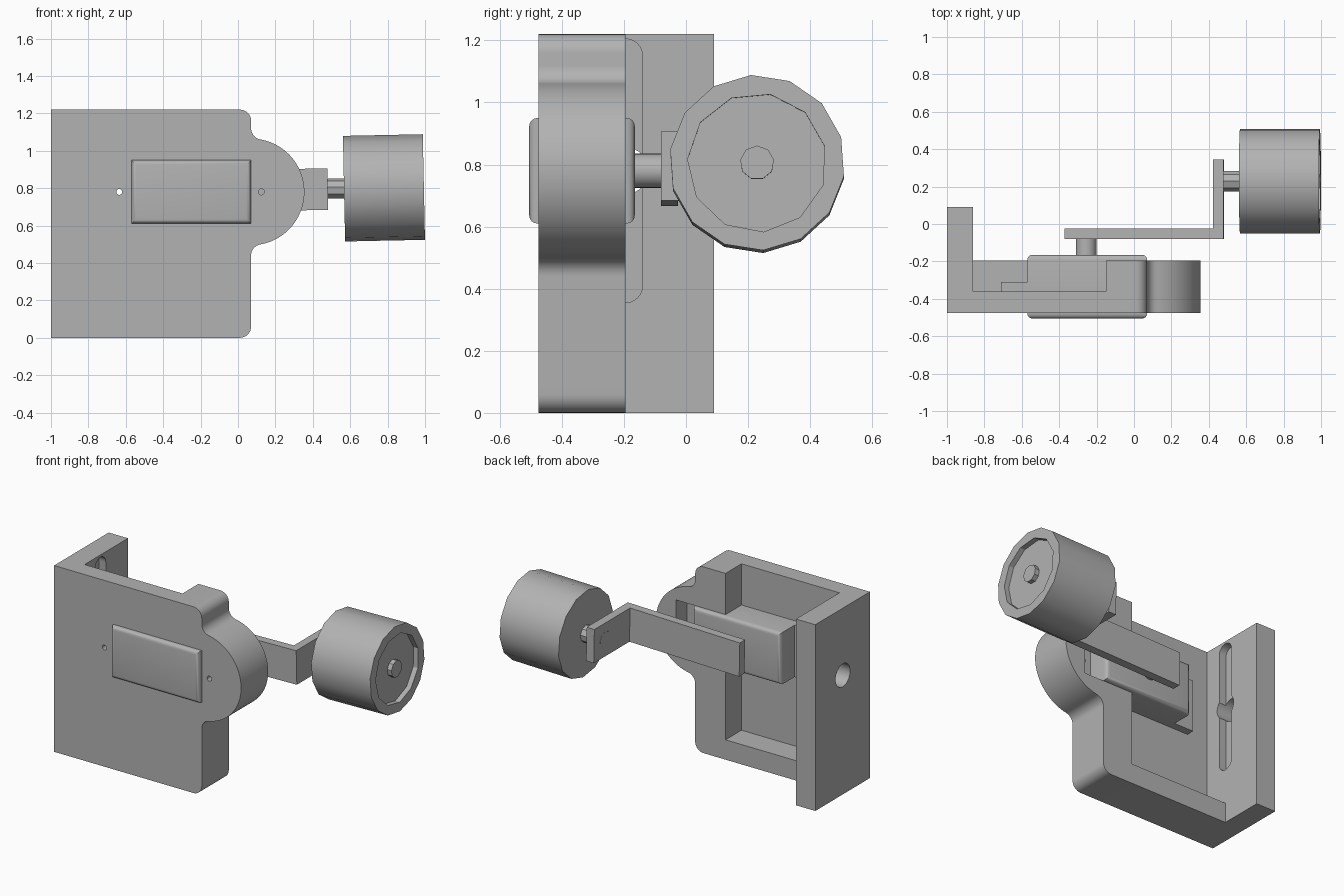
import bpy, bmesh
from math import sin, cos, pi, radians, atan2, sqrt
from mathutils import Matrix, Vector

cube = bpy.data.objects.get("Cube")
if cube:
    bpy.data.objects.remove(cube, do_unlink=True)

grey = bpy.data.materials.new("plain grey")
grey.use_nodes = True
COLOUR = (0.45, 0.45, 0.45, 1)
grey.diffuse_color = COLOUR
grey.node_tree.nodes["Principled BSDF"].inputs["Base Color"].default_value = COLOUR


def prism(name, pts, axis, a, b):
    """Extrude a 2D outline along x (points are y, z) or y (points are x, z)."""
    place = (lambda p, t: (t, p[0], p[1])) if axis == "x" else (lambda p, t: (p[0], t, p[1]))
    bm = bmesh.new()
    face = bm.faces.new([bm.verts.new(place(p, a)) for p in pts])
    new = bmesh.ops.extrude_face_region(bm, geom=[face])["geom"]
    shift = Vector(place((0, 0), b - a))
    bmesh.ops.translate(bm, vec=shift, verts=[g for g in new if isinstance(g, bmesh.types.BMVert)])
    bmesh.ops.recalc_face_normals(bm, faces=bm.faces)
    mesh = bpy.data.meshes.new(name)
    bm.to_mesh(mesh)
    bm.free()
    mesh.materials.append(grey)
    ob = bpy.data.objects.new(name, mesh)
    bpy.context.collection.objects.link(ob)
    return ob


def arc(cx, cz, r, start, end, n):
    return [(cx + r * cos(start + (end - start) * i / n),
             cz + r * sin(start + (end - start) * i / n)) for i in range(n + 1)]


def circle(cx, cz, r, n, phase=0):
    return arc(cx, cz, r, phase, phase + 2 * pi, n)[:-1]


def box(name, x, y, z):
    return prism(name, [(x[0], z[0]), (x[1], z[0]), (x[1], z[1]), (x[0], z[1])], "y", *y)


def activate(ob):
    bpy.ops.object.select_all(action="DESELECT")
    ob.select_set(True)
    bpy.context.view_layer.objects.active = ob


def cut(ob, *cutters):
    activate(ob)
    for c in cutters:
        mod = ob.modifiers.new("cut", "BOOLEAN")
        mod.operation, mod.solver, mod.object = "DIFFERENCE", "EXACT", c
        bpy.ops.object.modifier_apply(modifier=mod.name)
        bpy.data.objects.remove(c, do_unlink=True)


def smooth(ob):
    activate(ob)
    bpy.ops.object.shade_smooth_by_angle(angle=radians(30))


MID, TOP, FRONT, BACK, FLOOR = 0.78, 1.22, -0.475, -0.195, -0.36
SERVO_X, SERVO_Z = (-0.57, 0.07), (0.61, 0.95)

# Mount: plate outline with a round lobe blended into the right edge
edge, lobe, r = 0.07, 0.285, 0.06
rise = sqrt((lobe + r) ** 2 - r ** 2)
blend = atan2(rise, r)
outline = [(-1, TOP), (-1, 0)]
outline += arc(edge - r, r, r, -pi / 2, 0, 8)
outline += arc(edge + r, MID - rise, r, pi, pi - blend, 8)
outline += arc(edge, MID, lobe, -blend, blend, 40)[1:-1]
outline += arc(edge + r, MID + rise, r, pi + blend, pi, 8)
outline += arc(edge - r, TOP - r, r, 0, pi / 2, 8)
mount = prism("mount", outline, "y", FRONT, BACK)

# Side wall joined to the mount
wall = box("wall", (-1, -0.86), (FRONT, 0.09), (0, TOP))
activate(mount)
join = mount.modifiers.new("join", "BOOLEAN")
join.operation, join.solver, join.object = "UNION", "EXACT", wall
bpy.ops.object.modifier_apply(modifier=join.name)
bpy.data.objects.remove(wall, do_unlink=True)


def screw_hole(x):
    return prism("screw_cutter", circle(x, MID, 0.016, 16), "y", -0.6, -0.25)


# Pocket, servo recess, wall slot and holes
slot = arc(BACK, 1.15, 0.055, 0, pi, 12) + arc(BACK, 0.41, 0.055, pi, 2 * pi, 12)
cut(mount,
    box("pocket_cutter", (-0.86, -0.15), (FLOOR, 0.2), (0.13, 1.4)),
    box("recess_cutter", (-0.3, 0.21), (FLOOR, 0.2), SERVO_Z),
    box("opening_cutter", SERVO_X, (-0.6, 0), SERVO_Z),
    prism("slot_cutter", slot, "x", -0.91, -0.8),
    prism("hole_cutter", circle(BACK, MID, 0.075, 32), "x", -1.1, -0.8),
    screw_hole(-0.635), screw_hole(0.125))
smooth(mount)

# Servo body with rounded front and back rims
servo = box("servo_body", SERVO_X, (-0.505, -0.165), SERVO_Z)
bm = bmesh.new()
bm.from_mesh(servo.data)
rims = [e for e in bm.edges if abs(e.verts[0].co.y - e.verts[1].co.y) < 0.01]
bmesh.ops.bevel(bm, geom=rims, offset=0.026, segments=4, profile=0.5, affect="EDGES")
bm.to_mesh(servo.data)
bm.free()
smooth(servo)

# Servo mounting ears
for name, x, hole in (("ear_right", (-0.71, -0.57), -0.635), ("ear_left", (0.07, 0.21), 0.125)):
    ear = box(name, x, (FLOOR, -0.31), SERVO_Z)
    cut(ear, screw_hole(hole))

# Output shaft and bent arm
PIVOT = Vector((-0.255, 0, MID))
shaft = prism("servo_shaft", circle(PIVOT.x, MID, 0.055, 32), "y", -0.17, -0.075)
arm = box("arm", (-0.37, 0.48), (-0.08, -0.025), (MID - 0.111, MID + 0.111))
tab = box("arm_tab", (0.425, 0.48), (-0.025, 0.345), (MID - 0.111, MID + 0.111))

# Wheel with a shallow dished face, and its axle
HUB = 0.229
wheel = prism("wheel", circle(HUB, MID, 0.283, 14, radians(94)), "x", 0.567, 0.994)
cut(wheel, prism("dish_cutter", circle(HUB, MID, 0.224, 11, radians(79)), "x", 0.96, 1.1))
axle = prism("axle", circle(HUB, MID, 0.055, 9, radians(90)), "x", 0.424, 0.99)

# The whole arm is turned slightly about the shaft
turn = Matrix.Translation(PIVOT) @ Matrix.Rotation(radians(-1.2), 4, "Y") @ Matrix.Translation(-PIVOT)
for ob in (shaft, arm, tab, wheel, axle):
    ob.data.transform(turn)
for ob in (shaft, wheel):
    smooth(ob)
